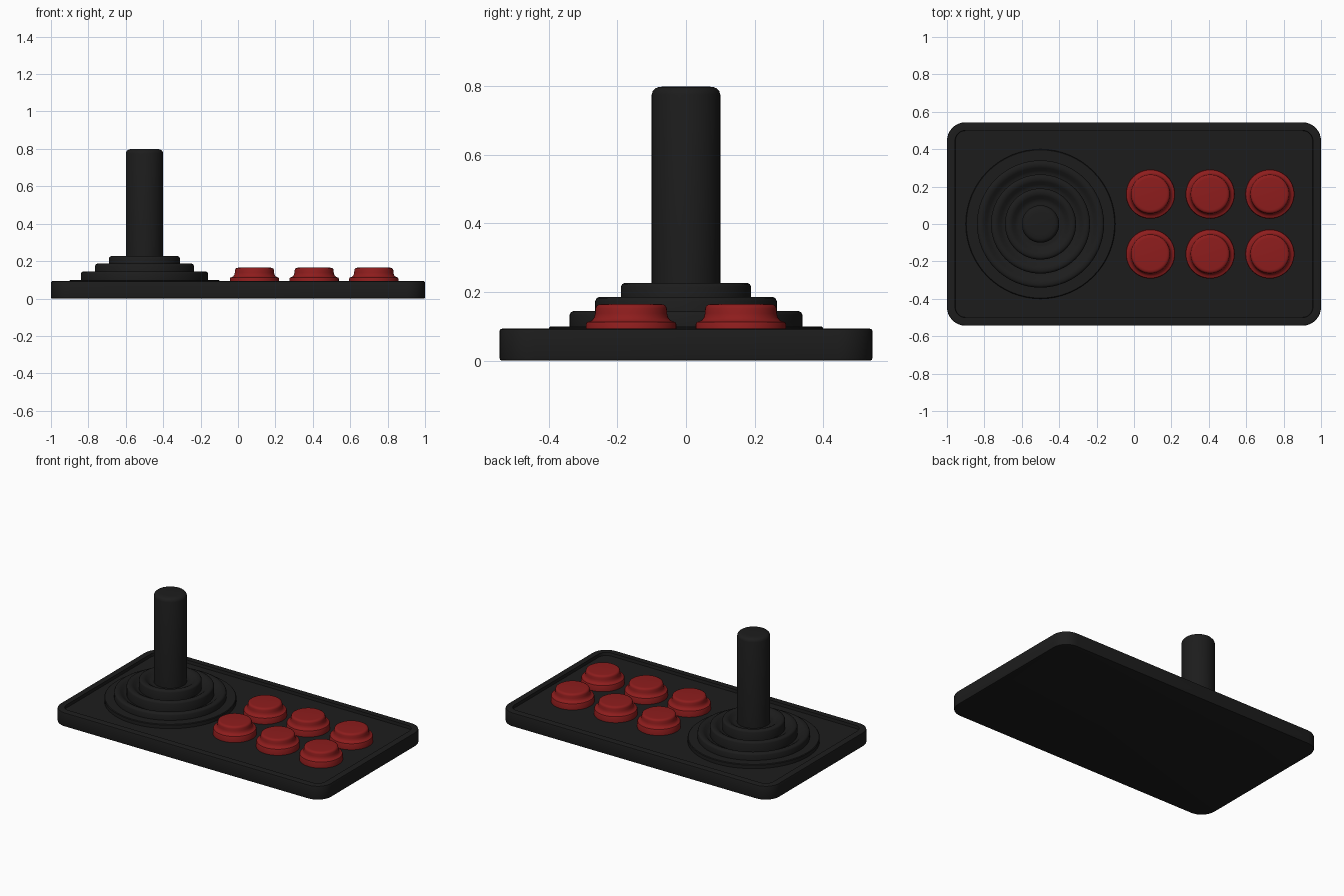
import bpy, bmesh, math

cube = bpy.data.objects.get("Cube")
if cube:
    bpy.data.objects.remove(cube, do_unlink=True)


def material(name, colour):
    m = bpy.data.materials.new(name)
    m.use_nodes = True
    m.diffuse_color = colour
    m.node_tree.nodes["Principled BSDF"].inputs["Base Color"].default_value = colour
    return m


BLACK = material("black plastic", (0.012, 0.012, 0.012, 1))
RED = material("red plastic", (0.27, 0.012, 0.012, 1))


def finish(name, bm, mat, location=(0, 0, 0)):
    bmesh.ops.recalc_face_normals(bm, faces=bm.faces)
    mesh = bpy.data.meshes.new(name)
    bm.to_mesh(mesh)
    bm.free()
    mesh.materials.append(mat)
    ob = bpy.data.objects.new(name, mesh)
    ob.location = location
    bpy.context.collection.objects.link(ob)
    bpy.ops.object.select_all(action="DESELECT")
    ob.select_set(True)
    bpy.context.view_layer.objects.active = ob
    bpy.ops.object.shade_smooth_by_angle(angle=math.radians(40))
    return ob


def lathe(name, profile, mat, location, sides=64):
    """Spin a (radius, height) profile into a solid of revolution."""
    bm = bmesh.new()
    rings = []
    for r, z in profile:
        rings.append([bm.verts.new((r * math.cos(t), r * math.sin(t), z))
                      for t in (2 * math.pi * i / sides for i in range(sides))])
    for low, high in zip(rings, rings[1:]):
        for i in range(sides):
            j = (i + 1) % sides
            bm.faces.new((low[i], low[j], high[j], high[i]))
    bm.faces.new(rings[0])
    bm.faces.new(rings[-1])
    return finish(name, bm, mat, location)


def rounded_loop(bm, half_x, half_y, radius, z, steps=8):
    """Ring of vertices around a rounded rectangle, counter-clockwise."""
    loop = []
    for corner, (sx, sy) in enumerate(((1, 1), (-1, 1), (-1, -1), (1, -1))):
        for i in range(steps + 1):
            t = math.pi / 2 * (corner + i / steps)
            loop.append(bm.verts.new((sx * (half_x - radius) + radius * math.cos(t),
                                      sy * (half_y - radius) + radius * math.sin(t), z)))
    return loop


# Tray body: rounded slab with softened edges and a sunken top
TOP, FLOOR = 0.093, 0.073
bm = bmesh.new()
loops = [rounded_loop(bm, 1 - inset, 0.544 - inset, 0.1 - inset, z)
         for inset, z in ((0.008, 0), (0.002, 0.002), (0, 0.008), (0, TOP - 0.008),
                          (0.002, TOP - 0.002), (0.008, TOP), (0.043, TOP), (0.045, FLOOR))]
for a, b in zip(loops, loops[1:]):
    for i in range(len(a)):
        j = (i + 1) % len(a)
        bm.faces.new((a[i], a[j], b[j], b[i]))
bm.faces.new(loops[0])
bm.faces.new(loops[-1])
finish("tray_body", bm, BLACK)

# Joystick: base disc, bellows boot with a valley inside each ridge, and stick
STICK_X = -0.5
lathe("stick_base_disc", [(0.4, FLOOR - 0.005), (0.4, 0.096), (0.396, 0.1)],
      BLACK, (STICK_X, 0, 0))

boot = [(0.34, 0.098)]
for radius, height in ((0.34, 0.145), (0.265, 0.186), (0.19, 0.227)):
    boot += [(radius, height - 0.012), (radius - 0.004, height - 0.004),
             (radius - 0.012, height), (radius - 0.028, height),
             (radius - 0.04, height - 0.006), (radius - 0.054, height - 0.018),
             (radius - 0.066, height - 0.024), (radius - 0.075, height - 0.025)]
lathe("stick_boot", boot, BLACK, (STICK_X, 0, 0))

lathe("stick", [(0.1, 0.19), (0.1, 0.776), (0.097, 0.786), (0.09, 0.794), (0.08, 0.798),
                (0.06, 0.8)], BLACK, (STICK_X, 0, 0))

# Push buttons: thin flange, flared collar and soft-edged cap
button = [(0.132, FLOOR - 0.005), (0.132, 0.106), (0.129, 0.112), (0.123, 0.114),
          (0.114, 0.118), (0.108, 0.126), (0.105, 0.138), (0.104, 0.152),
          (0.101, 0.16), (0.094, 0.164), (0.085, 0.165)]
for row, y in (("front", -0.16), ("back", 0.16)):
    for column, x in (("inner", 0.088), ("middle", 0.407), ("outer", 0.726)):
        lathe(f"{row}_{column}_button", button, RED, (x, y, 0), 48)
